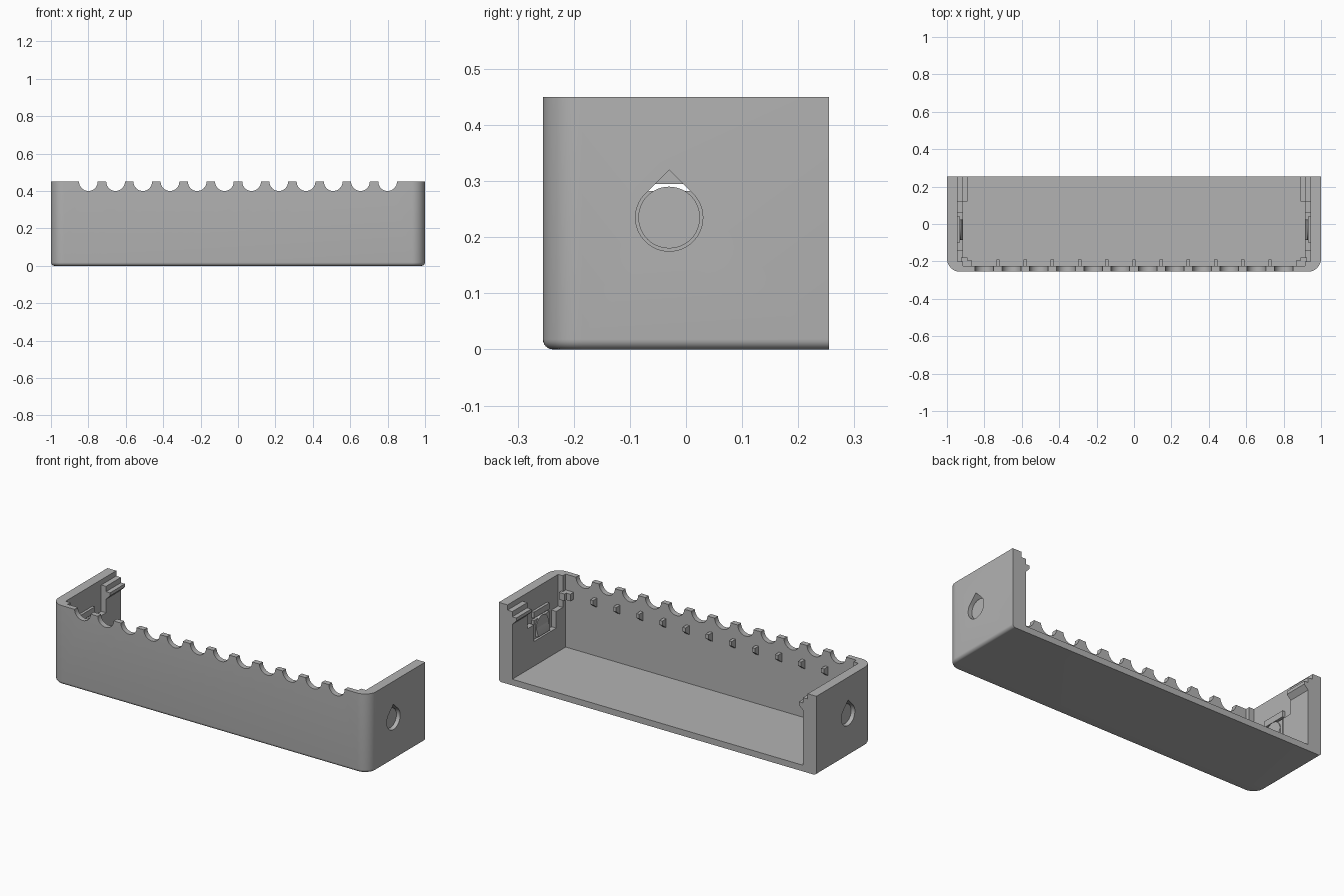
import bpy, bmesh, math
from mathutils import Matrix

if "Cube" in bpy.data.objects:
    bpy.data.objects.remove(bpy.data.objects["Cube"])

grey = bpy.data.materials.new("plain_grey")
grey.use_nodes = True
colour = (0.45, 0.45, 0.45, 1)
grey.diffuse_color = colour
grey.node_tree.nodes["Principled BSDF"].inputs["Base Color"].default_value = colour


def finish(bm, name):
    bmesh.ops.recalc_face_normals(bm, faces=bm.faces)
    mesh = bpy.data.meshes.new(name)
    bm.to_mesh(mesh)
    bm.free()
    mesh.materials.append(grey)
    ob = bpy.data.objects.new(name, mesh)
    bpy.context.collection.objects.link(ob)
    return ob


def add_box(bm, x, y, z):
    size = [b - a for a, b in (x, y, z)]
    mid = [(a + b) / 2 for a, b in (x, y, z)]
    m = Matrix.Translation(mid) @ Matrix.Diagonal((*size, 1))
    return bmesh.ops.create_cube(bm, size=1, matrix=m)["verts"]


def add_prism(bm, points, a, b, axis):
    """Extrude a 2D outline from a to b along x or y."""
    def place(p, t):
        return (t, p[0], p[1]) if axis == "x" else (p[0], t, p[1])
    ends = [[bm.verts.new(place(p, t)) for p in points] for t in (a, b)]
    n = len(points)
    for ring in ends:
        bm.faces.new(ring)
    for i in range(n):
        j = (i + 1) % n
        bm.faces.new((ends[0][i], ends[0][j], ends[1][j], ends[1][i]))


def circle(cx, cz, r, start=0, stop=360, n=48):
    angles = [math.radians(start + (stop - start) * i / n) for i in range(n + (stop - start < 360))]
    return [(cx + r * math.cos(t), cz + r * math.sin(t)) for t in angles]


def span(s, a, b):
    return tuple(sorted((s * a, s * b)))


def cut(target, bm):
    tool = finish(bm, "cutter")
    tool.hide_render = True
    mod = target.modifiers.new("cut", "BOOLEAN")
    mod.operation, mod.solver, mod.object = "DIFFERENCE", "EXACT", tool
    bpy.context.view_layer.objects.active = target
    bpy.ops.object.modifier_apply(modifier=mod.name)
    bpy.data.objects.remove(tool)


BACK, INNER, LEDGE, FRONT = 0.255, 0.915, 0.945, -0.225
HOLE_Y, HOLE_Z = -0.03, 0.235

# Outer shell: rounded front corners, then rounded bottom except at the back
bm = bmesh.new()
add_box(bm, (-1, 1), (-BACK, BACK), (0, 0.45))
corners = [e for e in bm.edges if all(v.co.y < 0 for v in e.verts)
           and abs(e.verts[0].co.z - e.verts[1].co.z) > 0.1]
bmesh.ops.bevel(bm, geom=corners, offset=0.07, segments=12, profile=0.5, affect="EDGES")
rim = [e for e in bm.edges if all(v.co.z < 0.001 for v in e.verts)
       and not all(v.co.y > BACK - 0.001 for v in e.verts)]
bmesh.ops.bevel(bm, geom=rim, offset=0.018, segments=6, profile=0.5, affect="EDGES")
shell = finish(bm, "tray_shell")

# Main cavity, open at the top and back
bm = bmesh.new()
add_box(bm, (-INNER, INNER), (FRONT, 0.4), (0.035, 0.6))
cut(shell, bm)

# Row of half-round notches along the front wall
pitch = 1.6 / 11
bm = bmesh.new()
for i in range(12):
    add_prism(bm, circle(-0.8 + pitch * i, 0.45, 0.05, n=32), -0.3, -0.2, "y")
cut(shell, bm)

# Lid ledge, stepped recess and teardrop hole in each side wall
for s in (-1, 1):
    for y, z in (((-0.2, 0.4), 0.42), ((-0.2, 0.12), 0.27), ((-0.14, 0.06), 0.175)):
        bm = bmesh.new()
        add_box(bm, span(s, 0.8, LEDGE), y, (z, 0.6))
        cut(shell, bm)
    bm = bmesh.new()
    drop = circle(HOLE_Y, HOLE_Z, 0.06, 135, 405) + [(HOLE_Y, HOLE_Z + 0.06 * math.sqrt(2))]
    add_prism(bm, drop, s * 0.93, s * 1.1, "x")
    cut(shell, bm)

parts = [shell]
for s, side in ((-1, "right"), (1, "left")):
    # Push button with a slanted inner catch
    bm = bmesh.new()
    add_prism(bm, circle(HOLE_Y, HOLE_Z, 0.055), s * 0.925, s * 0.98, "x")
    catch = [(s * x, z) for x, z in ((LEDGE, 0.185), (INNER, 0.185), (INNER, 0.2), (0.94, 0.28), (LEDGE, 0.28))]
    add_prism(bm, catch, -0.085, 0.025, "y")
    parts.append(finish(bm, side + "_button"))

    # Backing plates leaving a slot above the button
    bm = bmesh.new()
    add_box(bm, span(s, 0.93, 0.95), (-0.1, 0.04), (0.165, 0.282))
    add_box(bm, span(s, 0.93, 0.95), (-0.1, 0.04), (0.295, 0.33))
    parts.append(finish(bm, side + "_button_backing"))

    # Stepped lid rail at the back
    bm = bmesh.new()
    rail = [(s * x, z) for x, z in ((0.93, 0.39), (0.89, 0.39), (0.89, 0.372), (INNER, 0.347), (0.93, 0.347))]
    add_prism(bm, rail, 0.12, BACK, "y")
    parts.append(finish(bm, side + "_lid_rail"))

    # Front corner support
    bm = bmesh.new()
    add_box(bm, span(s, 0.865, 0.925), (-0.23, -0.195), (0.32, 0.36))
    add_box(bm, span(s, 0.89, 0.925), (-0.23, -0.18), (0.32, 0.36))
    parts.append(finish(bm, side + "_corner_support"))

# Small wedge pegs between the notches
bm = bmesh.new()
peg = [(-0.23, 0.31), (-0.23, 0.365), (-0.19, 0.365), (-0.19, 0.34)]
for i in range(11):
    x = -0.8 + pitch * (i + 0.5)
    add_prism(bm, peg, x - 0.009, x + 0.009, "x")
parts.append(finish(bm, "wall_pegs"))

# Smooth rounded areas, keep edges sharp
bpy.ops.object.select_all(action="DESELECT")
for ob in parts:
    ob.select_set(True)
bpy.context.view_layer.objects.active = shell
bpy.ops.object.shade_smooth_by_angle(angle=math.radians(30))
